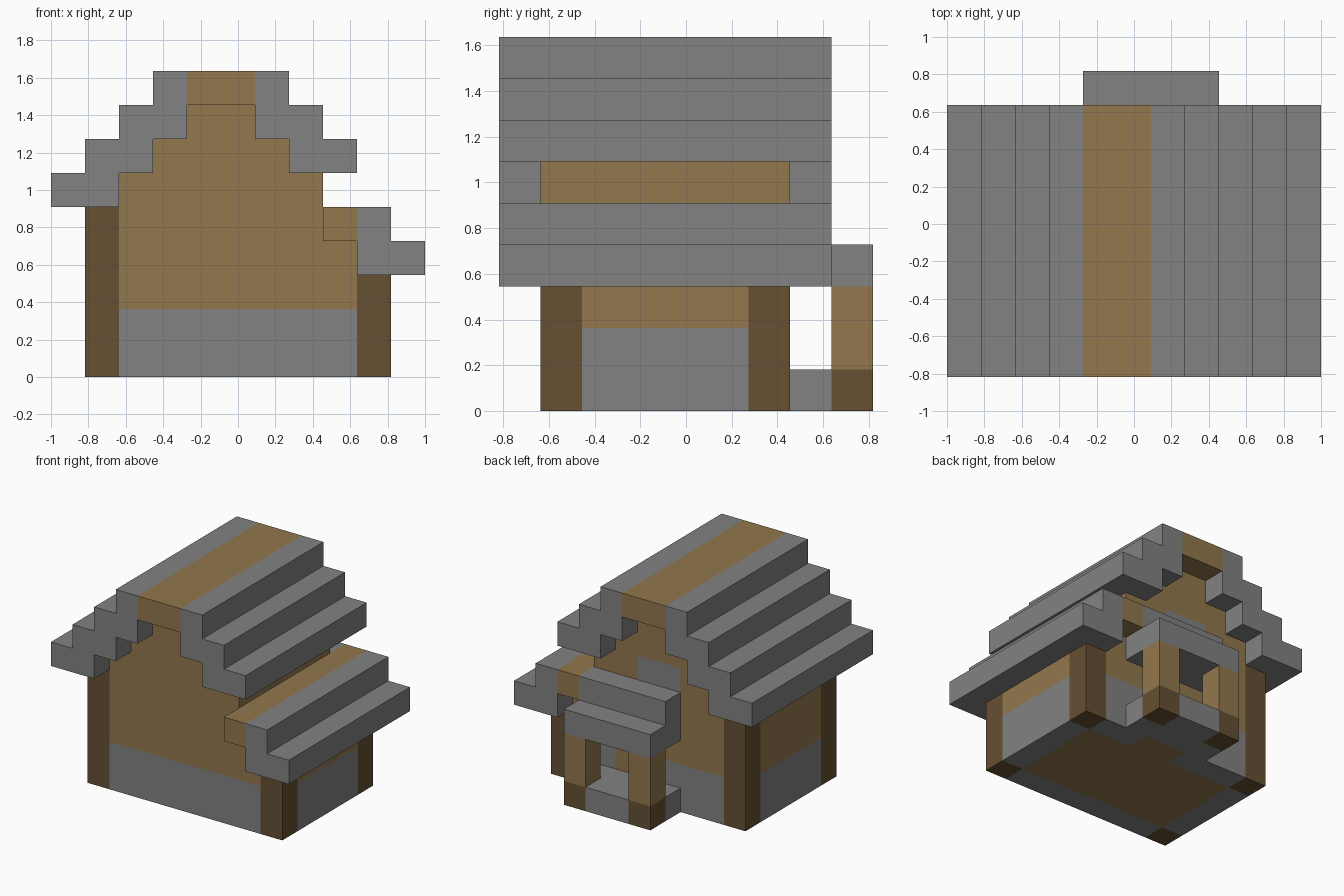
import bpy
import bmesh
from mathutils import Vector

cube = bpy.data.objects.get("Cube")
if cube:
    bpy.data.objects.remove(cube, do_unlink=True)

U = 2 / 11                                  # one block
ORIGIN = Vector((-5.5, -4.5, 0))            # grid corner, in blocks


def material(name, color):
    m = bpy.data.materials.new(name)
    m.use_nodes = True
    m.diffuse_color = (*color, 1)
    m.node_tree.nodes["Principled BSDF"].inputs["Base Color"].default_value = (*color, 1)
    return m


stone = material("grey stone", (0.223, 0.223, 0.223))
planks = material("tan planks", (0.287, 0.184, 0.074))
timber = material("dark timber", (0.133, 0.080, 0.033))


def blocks(name, mat, *boxes):
    """One object made of boxes given as block ranges (x, y, z)."""
    bm = bmesh.new()
    for ranges in boxes:
        lo = Vector([r[0] for r in ranges])
        hi = Vector([r[1] for r in ranges])
        new = bmesh.ops.create_cube(bm, size=1)["verts"]
        for v in new:
            unit = v.co + Vector((0.5, 0.5, 0.5))
            v.co = (ORIGIN + lo + unit * (hi - lo)) * U
    mesh = bpy.data.meshes.new(name)
    bm.to_mesh(mesh)
    bm.free()
    mesh.materials.append(mat)
    obj = bpy.data.objects.new(name, mesh)
    bpy.context.collection.objects.link(obj)


FRONT, BACK, DEPTH = (1, 2), (6, 7), (1, 7)
INNER = (2, 6)
ROOF = (0, 8)
RIGHT, LEFT = (1, 2), (9, 10)

# Corner posts
for side, x, top in (("right", RIGHT, 5), ("left", LEFT, 3)):
    for end, y in (("front", FRONT), ("back", BACK)):
        blocks(f"{side}_{end}_post", timber, (x, y, (0, top)))

# Foundation, floor and door
base = (0, 2)
blocks("foundation", stone,
       ((2, 9), FRONT, base), ((2, 5), BACK, base), ((7, 9), BACK, base),
       (RIGHT, INNER, base), (LEFT, INNER, base))
blocks("floor", planks, ((2, 9), INNER, (0, 1)))
blocks("back_door", planks, ((5, 7), BACK, base))

# Plank walls, narrowing towards the gable
blocks("side_walls", planks, (RIGHT, INNER, (2, 5)), (LEFT, INNER, (2, 3)))
blocks("gable_walls", planks,
       ((2, 9), DEPTH, (2, 4)), ((2, 8), DEPTH, (4, 5)),
       ((2, 8), (1, 6), (5, 6)), ((2, 4), BACK, (5, 6)), ((6, 8), BACK, (5, 6)),
       ((3, 7), DEPTH, (6, 7)), ((4, 6), DEPTH, (7, 8)))
blocks("back_wall_stone", stone, ((4, 6), BACK, (5, 6)))

# Stepped main roof
blocks("roof_ridge", planks, ((4, 6), ROOF, (8, 9)))
blocks("roof_right_slope", stone, ((0, 1), ROOF, (5, 6)),
       *(((i, i + 1), ROOF, (i + 4, i + 6)) for i in (1, 2, 3)))
blocks("roof_left_slope", stone, ((8, 9), ROOF, (6, 7)),
       *(((i, i + 1), ROOF, (13 - i, 15 - i)) for i in (6, 7)))

# Lower roof on the left side
blocks("lower_roof_top", planks, ((8, 9), ROOF, (4, 5)))
blocks("lower_roof_steps", stone, (LEFT, ROOF, (3, 5)), ((10, 11), ROOF, (3, 4)))

# Back porch
PORCH = (4, 8)
blocks("porch_floor", stone, (PORCH, (7, 8), (0, 1)), ((5, 7), (8, 9), (0, 1)))
blocks("porch_roof", stone, (PORCH, (7, 8), (3, 5)), (PORCH, (8, 9), (3, 4)))
for side, x in (("right", (4, 5)), ("left", (7, 8))):
    blocks(f"porch_{side}_foot", timber, (x, (8, 9), (0, 1)))
    blocks(f"porch_{side}_post", planks, (x, (8, 9), (1, 3)))
